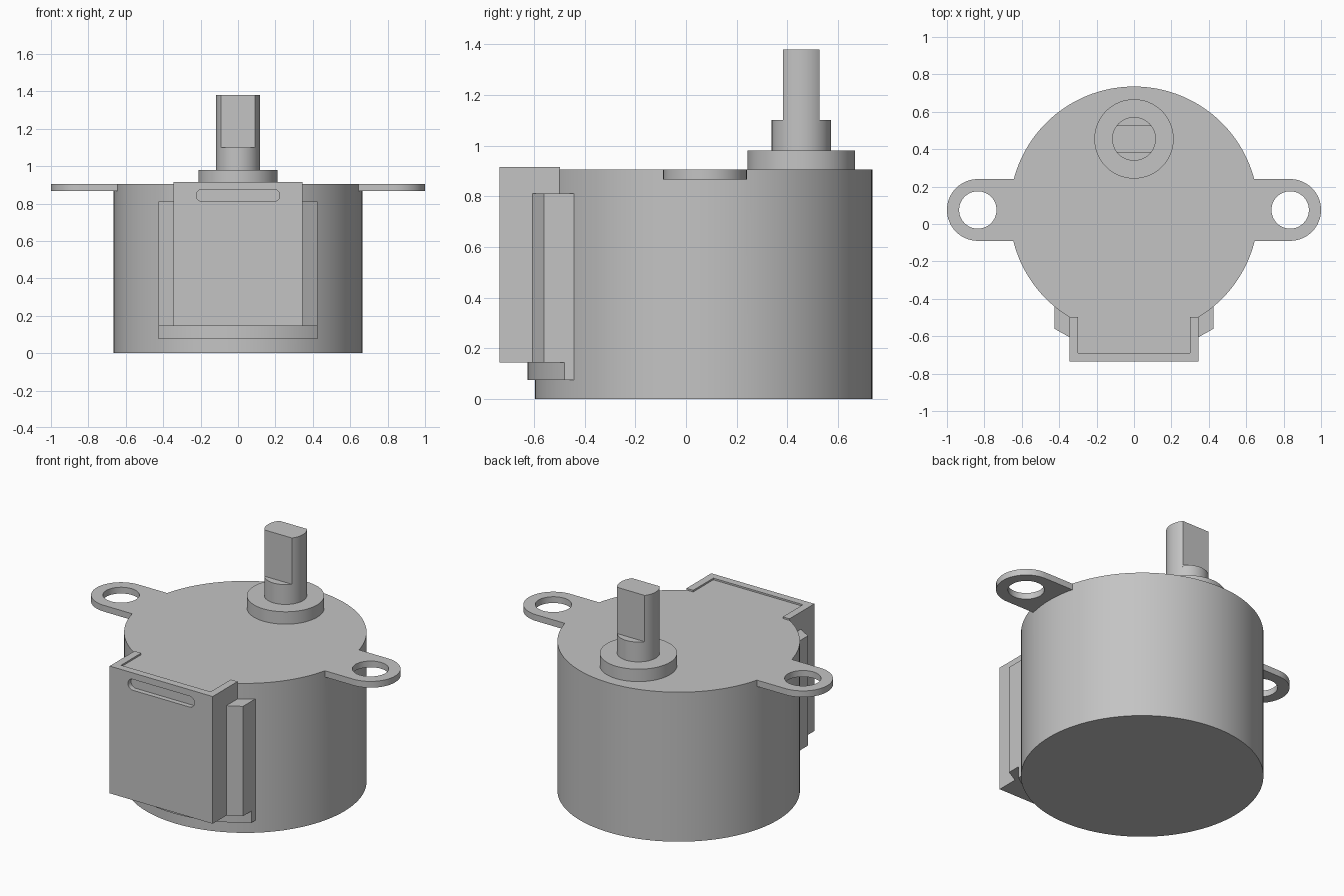
import bpy
import bmesh
from math import cos, sin, pi, asin, sqrt, radians

cube = bpy.data.objects.get("Cube")
if cube:
    bpy.data.objects.remove(cube, do_unlink=True)

grey = bpy.data.materials.new("plain grey")
grey.use_nodes = True
GREY = (0.55, 0.55, 0.55, 1)
grey.diffuse_color = GREY
grey.node_tree.nodes["Principled BSDF"].inputs["Base Color"].default_value = GREY

BODY_Y, BODY_R, BODY_TOP = 0.07, 0.665, 0.905
SHAFT_Y, SHAFT_R = 0.455, 0.117


def arc(cx, cy, r, start, end, steps):
    """Points along an arc, angles in radians, both ends included."""
    return [(cx + r * cos(start + (end - start) * i / steps),
             cy + r * sin(start + (end - start) * i / steps)) for i in range(steps + 1)]


def circle(cx, cy, r, steps=96):
    return arc(cx, cy, r, 0, 2 * pi, steps)[:-1]


def prism(name, outline, low, high, axis="z"):
    """Extrude an outline along z, or an x-z outline along y."""
    bm = bmesh.new()
    place = (lambda p, d: (p[0], p[1], d)) if axis == "z" else (lambda p, d: (p[0], d, p[1]))
    bottom = [bm.verts.new(place(p, low)) for p in outline]
    top = [bm.verts.new(place(p, high)) for p in outline]
    bm.faces.new(bottom)
    bm.faces.new(top)
    for i in range(len(outline)):
        j = (i + 1) % len(outline)
        bm.faces.new((bottom[i], bottom[j], top[j], top[i]))
    bmesh.ops.recalc_face_normals(bm, faces=bm.faces)
    mesh = bpy.data.meshes.new(name)
    bm.to_mesh(mesh)
    bm.free()
    mesh.materials.append(grey)
    obj = bpy.data.objects.new(name, mesh)
    bpy.context.collection.objects.link(obj)
    return obj


def activate(obj):
    bpy.ops.object.select_all(action="DESELECT")
    obj.select_set(True)
    bpy.context.view_layer.objects.active = obj


def combine(target, tool, operation):
    """Apply a boolean and discard the tool."""
    mod = target.modifiers.new("cut", "BOOLEAN")
    mod.operation, mod.solver, mod.object = operation, "EXACT", tool
    activate(target)
    bpy.ops.object.modifier_apply(modifier=mod.name)
    bpy.data.objects.remove(tool, do_unlink=True)


def rectangle(x, y0, y1):
    return [(-x, y0), (x, y0), (x, y1), (-x, y1)]


# Round can
body = prism("motor_body", circle(0, BODY_Y, BODY_R, 128), 0, BODY_TOP)

# Mounting ears with screw holes, flush with the lid
for side in (-1, 1):
    outline = [(0.5, -0.09)] + arc(0.835, 0.075, 0.165, -pi / 2, pi / 2, 32) + [(0.5, 0.24)]
    ear = prism("mounting_ear", [(side * x, y) for x, y in outline], 0.867, BODY_TOP)
    combine(ear, prism("hole", circle(side * 0.835, 0.075, 0.1, 48), 0.8, 1), "DIFFERENCE")
    combine(body, ear, "UNION")

# Lid tongue filling the wire cover
combine(body, prism("tongue", rectangle(0.31, -0.70, -0.3), 0.2, BODY_TOP), "UNION")

# Wire cover: three walls standing just above the lid
outer, inner, back = 0.345, 0.30, -0.497
cover = prism("wire_cover", [(-outer, -0.735), (outer, -0.735), (outer, back), (inner, back),
                             (inner, -0.69), (-inner, -0.69), (-inner, back), (-outer, back)],
              0.145, 0.915)
slot_outline = (arc(0.19, 0.843, 0.033, -pi / 2, pi / 2, 16)
                + arc(-0.19, 0.843, 0.033, pi / 2, 3 * pi / 2, 16))
combine(cover, prism("slot", slot_outline, -0.8, -0.705, "y"), "DIFFERENCE")
cover_base = prism("wire_cover_base", rectangle(0.32, -0.71, -0.45), 0.145, 0.25)

# Chamfered wings either side of the cover
wings = []
for side, name in ((1, "left_wing"), (-1, "right_wing")):
    outline = [(0.425, -0.44), (0.425, -0.56), (0.345, -0.605), (0.3, -0.605), (0.3, -0.44)]
    wings.append(prism(name, [(side * x, y) for x, y in outline], 0.145, 0.81))

# Curved lip hugging the can below the cover
lip_r = 0.695
half = asin(0.425 / lip_r)
lip = prism("lower_lip", arc(0, BODY_Y, lip_r, -pi / 2 - half, -pi / 2 + half, 32)
            + [(0.425, -0.44), (-0.425, -0.44)], 0.075, 0.145)

# Offset boss and shaft, with two flats at the tip
boss = prism("shaft_boss", circle(0, SHAFT_Y, 0.212), 0.89, 0.98)
shaft = prism("shaft", circle(0, SHAFT_Y, SHAFT_R, 64), 0.97, 1.1)
flat = asin(0.072 / SHAFT_R)
tip = prism("shaft_tip", arc(0, SHAFT_Y, SHAFT_R, -flat, flat, 16)
            + arc(0, SHAFT_Y, SHAFT_R, pi - flat, pi + flat, 16), 1.09, 1.38)

for obj in [body, cover, cover_base, lip, boss, shaft, tip] + wings:
    activate(obj)
    bpy.ops.object.shade_smooth_by_angle(angle=radians(25))
